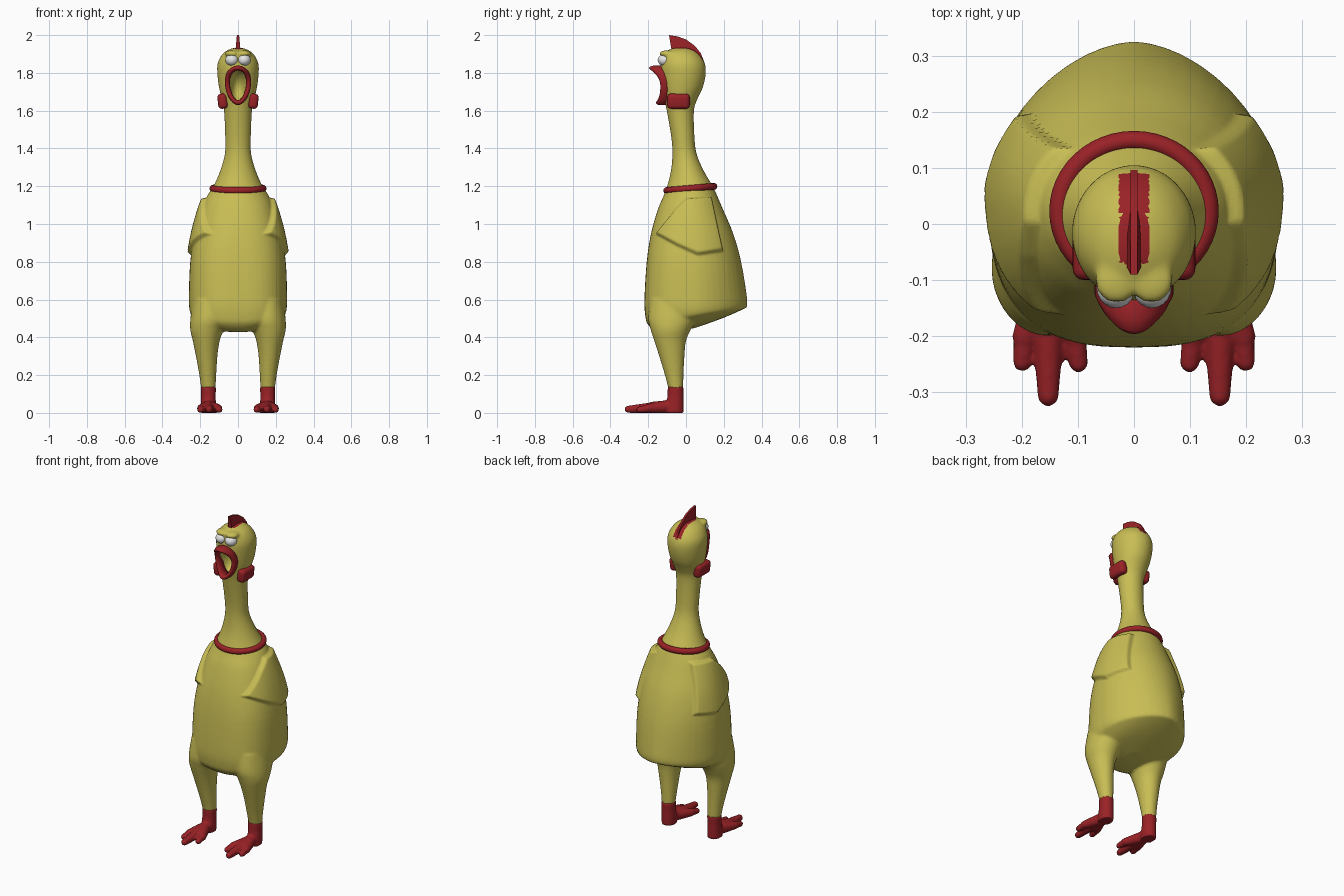
import bpy, bmesh, math
from mathutils import Vector, Matrix

if "Cube" in bpy.data.objects:
    bpy.data.objects.remove(bpy.data.objects["Cube"])


def material(name, rgb):
    m = bpy.data.materials.new(name)
    m.diffuse_color = (*rgb, 1)
    m.use_nodes = True
    m.node_tree.nodes["Principled BSDF"].inputs["Base Color"].default_value = m.diffuse_color
    return m


YELLOW = material("rubber yellow", (0.58, 0.51, 0.09))
RED = material("dark red", (0.32, 0.016, 0.02))
WHITE = material("eye white", (0.78, 0.78, 0.78))


def make(name, bm, *mats):
    bmesh.ops.recalc_face_normals(bm, faces=bm.faces[:])
    me = bpy.data.meshes.new(name)
    bm.to_mesh(me)
    bm.free()
    ob = bpy.data.objects.new(name, me)
    bpy.context.collection.objects.link(ob)
    for m in mats:
        me.materials.append(m)
    me.polygons.foreach_set("use_smooth", [True] * len(me.polygons))
    return ob


def fuse(ob, voxel, rounds):
    """Merge overlapping volumes into one smooth skin."""
    mats = list(ob.data.materials)
    r = ob.modifiers.new("fuse", 'REMESH')
    r.mode, r.voxel_size = 'VOXEL', voxel
    s = ob.modifiers.new("soften", 'SMOOTH')
    s.factor, s.iterations = 0.5, rounds
    me = bpy.data.meshes.new_from_object(ob.evaluated_get(bpy.context.evaluated_depsgraph_get()))
    ob.modifiers.clear()
    ob.data = me
    me.materials.clear()
    for m in mats:
        me.materials.append(m)
    me.polygons.foreach_set("use_smooth", [True] * len(me.polygons))
    me.polygons.foreach_set("material_index", [0] * len(me.polygons))
    return me


def catmull(rows, steps=4):
    out = []
    for i in range(len(rows) - 1):
        a, b, c, d = (rows[min(max(i + k, 0), len(rows) - 1)] for k in (-1, 0, 1, 2))
        for s in range(steps):
            t = s / steps
            out.append([q + 0.5 * t * (r - p + t * (2 * p - 5 * q + 4 * r - u + t * (3 * (q - r) + u - p)))
                        for p, q, r, u in zip(a, b, c, d)])
    return out + [list(rows[-1])]


def skin(bm, rings):
    """Join rings of points into a closed volume."""
    rings = [[bm.verts.new(p) for p in ring] for ring in rings]
    n = len(rings[0])
    for a, b in zip(rings, rings[1:]):
        for i in range(n):
            bm.faces.new((a[i], a[(i + 1) % n], b[(i + 1) % n], b[i]))
    bm.faces.new(rings[0])
    bm.faces.new(rings[-1])


def loft(bm, rows, n=48):
    """rows: z, centre x, half width, front y, back y, rise to back, front and back squareness"""
    rings = []
    for z, cx, hw, yf, yb, rise, pf, pb in catmull(rows):
        ring = []
        for i in range(n):
            t = 2 * math.pi * i / n
            c, s = math.cos(t), math.sin(t)
            p = 2 / (pb if s > 0 else pf)
            k = math.copysign(abs(s) ** p, s)
            ring.append((cx + hw * math.copysign(abs(c) ** p, c),
                         (yf + yb) / 2 + (yb - yf) / 2 * k, z + rise * (k + 1) / 2))
        rings.append(ring)
    skin(bm, rings)


def ball(bm, loc, radii):
    m = Matrix.Translation(loc) @ Matrix.Diagonal((*radii, 1))
    bmesh.ops.create_icosphere(bm, subdivisions=3, radius=1, matrix=m)


def capsule(bm, a, ra, b, rb, n=20):
    a, b = Vector(a), Vector(b)
    d = (b - a).normalized()
    u = d.cross(Vector((0, 0, 1))).normalized()
    w = d.cross(u)
    rings = []
    for c, r, first in ((a, ra, -88), (b, rb, 0)):
        for k in range(6):
            e = math.radians(first + 88 * k / 5)
            o, q = c + d * r * math.sin(e), r * math.cos(e)
            rings.append([o + u * q * math.cos(2 * math.pi * i / n) + w * q * math.sin(2 * math.pi * i / n)
                          for i in range(n)])
    skin(bm, rings)


# torso, neck, head and legs as one skin
bm = bmesh.new()
trunk = [(.43, .05, -.05, .05, .02, 2, 2), (.43, .17, -.15, .19, .07, 2.2, 2),
         (.465, .235, -.20, .305, .085, 2.6, 1.8), (.51, .255, -.215, .323, .055, 2.7, 1.75),
         (.60, .26, -.22, .322, .02, 2.7, 1.75), (.80, .253, -.208, .292, 0, 2.6, 1.9),
         (.95, .228, -.185, .25, 0, 2.4, 2), (1.08, .192, -.148, .195, 0, 2.2, 2),
         (1.15, .163, -.118, .165, 0, 2, 2), (1.20, .13, -.10, .142, 0, 2, 2),
         (1.28, .095, -.08, .095, 0, 2, 2), (1.37, .07, -.072, .057, 0, 2, 2),
         (1.46, .068, -.078, .045, 0, 2, 2), (1.60, .074, -.102, .042, 0, 2, 2),
         (1.66, .086, -.115, .06, 0, 2, 2), (1.72, .10, -.127, .088, 0, 2, 2),
         (1.79, .109, -.135, .104, 0, 2, 2), (1.85, .108, -.135, .10, 0, 2, 2),
         (1.90, .082, -.12, .068, 0, 2, 2), (1.925, .045, -.085, .03, 0, 2, 2),
         (1.934, .01, -.05, -.01, 0, 2, 2)]
loft(bm, [(r[0], 0, *r[1:]) for r in trunk])
for s in (-1, 1):
    loft(bm, [(z, s * cx, hx, yf, yb, 0, 2, 2) for z, cx, hx, yf, yb in (
        (.125, .157, .038, -.092, -.015), (.20, .16, .045, -.112, -.013), (.30, .166, .057, -.142, -.008),
        (.38, .168, .071, -.168, .0), (.44, .165, .088, -.187, .025), (.50, .155, .097, -.20, .06),
        (.60, .15, .09, -.19, .09))], 32)
    ball(bm, (s * .031, -.10, 1.902), (.04, .042, .018))   # eyelids
body = make("body", bm, YELLOW, RED)
me = fuse(body, 0.008, 6)

# raised wings and hollow mouth pressed into the skin
wing = [Vector(p) for p in ((-.165, .945), (-.06, 1.08), (0, 1.14), (.135, 1.148),
                            (.20, .852), (.06, .83), (-.05, .88))]


def wing_depth(y, z):
    best = 1
    for a, b in zip(wing, wing[1:] + wing[:1]):
        d = (b - a).normalized()
        best = min(best, d.y * (y - a.x) - d.x * (z - a.y))
    return best


moved = []
for v in me.vertices:
    x, y, z = v.co
    if .8 < z < 1.18 and abs(x) > .07:
        t = min(max(wing_depth(y, z) / .02, 0), 1)
        if t:
            moved.append((v.index, v.co + v.normal * .022 * t * t * (3 - 2 * t)))
    elif y < -.03 and 1.6 < z < 1.84:
        e = 1 - (x / .045) ** 2 - ((z - 1.732) / .088) ** 2
        if e > 0:
            moved.append((v.index, v.co + Vector((0, .085 * e ** .7, 0))))
for i, co in moved:
    me.vertices[i].co = co
# red patch under the comb
for p in me.polygons:
    x, y, z = p.center
    if z > 1.86 and abs(x) < .024 and -.07 < y < .09:
        p.material_index = 1

for side, s in (("left", 1), ("right", -1)):
    # feet with three toes
    bm = bmesh.new()
    loft(bm, [(z, s * .157, hx, yf, yb, 0, 2, 2) for z, hx, yf, yb in (
        (0, .04, -.11, -.012), (.05, .04, -.105, -.012), (.09, .039, -.098, -.013), (.138, .041, -.097, -.012))], 32)
    for a, ra, b, rb in (((.155, -.06, .035), .036, (.153, -.18, .028), .031),
                         ((.153, -.18, .027), .029, (.153, -.306, .019), .019),
                         ((.16, -.12, .03), .034, (.194, -.20, .024), .023),
                         ((.194, -.20, .024), .021, (.199, -.246, .017), .017),
                         ((.15, -.12, .03), .034, (.106, -.20, .024), .023),
                         ((.106, -.20, .024), .021, (.099, -.248, .017), .017)):
        capsule(bm, (s * a[0], *a[1:]), ra, (s * b[0], *b[1:]), rb)
    foot = make(side + "_foot", bm, RED)
    for v in fuse(foot, 0.006, 3).vertices:
        v.co.z = max(v.co.z, 0)

    # ear lobes
    bm = bmesh.new()
    bmesh.ops.create_cube(bm, size=1, matrix=Matrix.Translation((s * .082, -.04, 1.65))
                          @ Matrix.Rotation(s * .12, 4, 'Y') @ Matrix.Diagonal((.05, .12, .08, 1)))
    bmesh.ops.bevel(bm, geom=bm.edges[:], offset=.02, segments=4, profile=.5, affect='EDGES')
    make(side + "_ear_lobe", bm, RED)

    # eyes
    bm = bmesh.new()
    ball(bm, (s * .032, -.112, 1.868), (.035, .038, .032))
    make(side + "_eye", bm, WHITE)

# collar
bpy.ops.mesh.primitive_torus_add(major_radius=.133, minor_radius=.018, major_segments=48, minor_segments=12,
                                 location=(0, .023, 1.188), rotation=(math.radians(5), 0, 0))
collar = bpy.context.object
collar.name = "collar"
collar.scale = (1, .95, 1)
collar.data.materials.append(RED)
bpy.ops.object.shade_smooth()

# open beak: a lip swept round the mouth, pointed at top and bottom
bm = bmesh.new()
N = 48
loops = []
for w, f in ((0, 0), (0, .75), (.006, .95), (.013, 1), (.02, .95), (.026, .75), (.027, 0)):
    loop = []
    for i in range(N):
        t = 2 * math.pi * i / N
        c = math.cos(t)
        front = -.136 - .06 * max(c, 0) ** 2 - .024 * max(-c, 0) ** 3
        loop.append(bm.verts.new(((.069 - w) * math.sin(t) * (1 + .18 * c),
                                  -.09 + f * (front + .09), 1.734 + (.105 - w) * c)))
    loops.append(loop)
for a, b in zip(loops, loops[1:] + loops[:1]):
    for i in range(N):
        bm.faces.new((a[i], a[(i + 1) % N], b[(i + 1) % N], b[i]))
make("beak", bm, RED)

# comb
bm = bmesh.new()
outline = ((-.09, 2.0), (-.075, 1.91), (0, 1.90), (.05, 1.87), (.083, 1.84), (.096, 1.86),
           (.078, 1.905), (.045, 1.945), (0, 1.977), (-.045, 1.993))
sides = [[bm.verts.new((s * (.014 if i in (1, 2, 3, 4) else .006), y, z)) for i, (y, z) in enumerate(outline)]
         for s in (-1, 1)]
for f in sides:
    bm.faces.new(f)
for i in range(len(outline)):
    j = (i + 1) % len(outline)
    bm.faces.new((sides[0][i], sides[0][j], sides[1][j], sides[1][i]))
comb = make("comb", bm, RED)
bpy.ops.object.select_all(action='DESELECT')
bpy.context.view_layer.objects.active = comb
comb.select_set(True)
bpy.ops.object.shade_smooth_by_angle(angle=math.radians(40))
